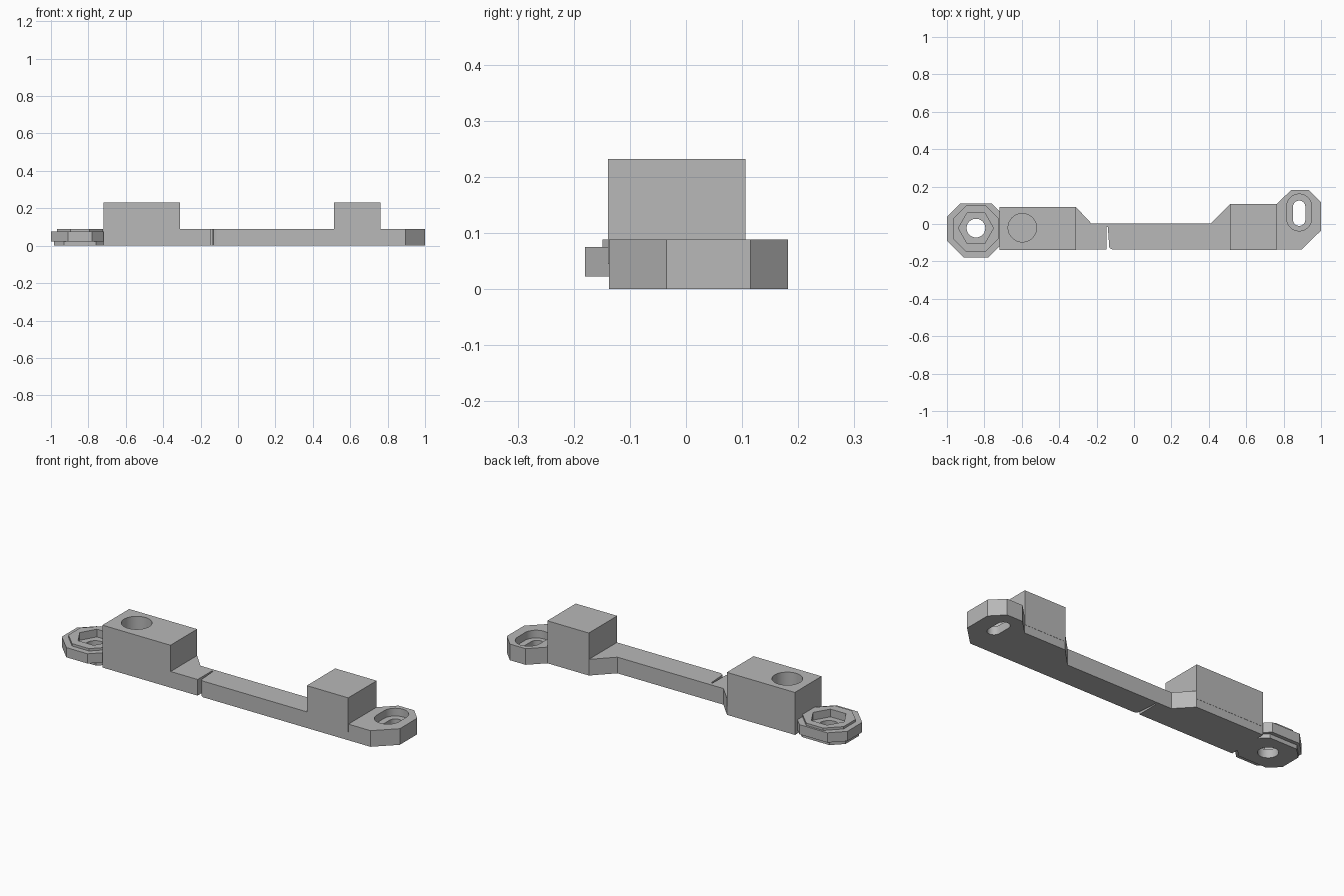
import bpy, bmesh, math

cube = bpy.data.objects.get("Cube")
if cube:
    bpy.data.objects.remove(cube, do_unlink=True)

GREY = (0.48, 0.48, 0.48, 1)
mat = bpy.data.materials.new("plain grey")
mat.use_nodes = True
mat.diffuse_color = GREY
mat.node_tree.nodes["Principled BSDF"].inputs["Base Color"].default_value = GREY


def prism(name, outline, z0, z1):
    """Extrude a plan outline between two heights."""
    bm = bmesh.new()
    face = bm.faces.new([bm.verts.new((x, y, z0)) for x, y in outline])
    ext = bmesh.ops.extrude_face_region(bm, geom=[face])
    top = [v for v in ext["geom"] if isinstance(v, bmesh.types.BMVert)]
    bmesh.ops.translate(bm, verts=top, vec=(0, 0, z1 - z0))
    bmesh.ops.recalc_face_normals(bm, faces=bm.faces)
    mesh = bpy.data.meshes.new(name)
    bm.to_mesh(mesh)
    bm.free()
    mesh.materials.append(mat)
    ob = bpy.data.objects.new(name, mesh)
    bpy.context.collection.objects.link(ob)
    return ob


def ring(cx, cy, r, n, turn=0.0):
    return [(cx + r * math.cos(turn + math.tau * i / n),
             cy + r * math.sin(turn + math.tau * i / n)) for i in range(n)]


def rect(x0, x1, y0, y1):
    return [(x0, y0), (x1, y0), (x1, y1), (x0, y1)]


def slot(cx, y0, y1, r, n=16):
    """Rounded slot running along y."""
    arc = [math.pi * i / n for i in range(n + 1)]
    return ([(cx + r * math.cos(a), y1 + r * math.sin(a)) for a in arc] +
            [(cx - r * math.cos(a), y0 - r * math.sin(a)) for a in arc])


def octagon(half, y_min, y_max):
    """Regular octagon round the nut, trimmed flat at front and back."""
    cx, cy = NUT_X, OCT_Y
    s = half * math.tan(math.pi / 8)
    hi, lo = min(half, y_max - cy), min(half, cy - y_min)
    xh, xl = half + s - hi, half + s - lo
    return [(cx - half, cy - s), (cx - xl, cy - lo), (cx + xl, cy - lo), (cx + half, cy - s),
            (cx + half, cy + s), (cx + xh, cy + hi), (cx - xh, cy + hi), (cx - half, cy + s)]


def cut(ob, *cutters):
    bpy.context.view_layer.objects.active = ob
    for c in cutters:
        c.hide_render = True
        m = ob.modifiers.new("cut", "BOOLEAN")
        m.operation, m.solver, m.object = "DIFFERENCE", "EXACT", c
        bpy.ops.object.modifier_apply(modifier=m.name)


NUT_X, NUT_Y, OCT_Y = -0.845, -0.022, -0.025
FRONT, TOP, BLOCK_TOP = -0.137, 0.088, 0.232

# Flat bar with the slotted end and the narrow slit in its front edge
bar = prism("base_bar", [
    (-0.72, FRONT), (-0.148, FRONT), (-0.147, -0.015), (-0.14, -0.015), (-0.132, -0.127),
    (-0.115, FRONT), (0.895, FRONT), (1.0, -0.035), (1.0, 0.115), (0.935, 0.182),
    (0.84, 0.182), (0.762, 0.105), (0.512, 0.105), (0.412, 0.003), (-0.228, 0.003),
    (-0.31, 0.09), (-0.72, 0.09)], 0, TOP)

# Raised blocks
left_block = prism("round_hole_block", rect(-0.72, -0.31, -0.139, 0.091), 0.045, BLOCK_TOP)
right_block = prism("plain_block", rect(0.512, 0.762, -0.139, 0.106), 0.045, BLOCK_TOP)

# Stepped octagonal end that holds the nut
foot = prism("end_foot", octagon(0.14, FRONT, 0.09), 0, 0.045)
rim = prism("end_rim", octagon(0.155, -0.18, 0.11), 0.022, 0.075)
boss = prism("end_boss", octagon(0.124, -0.18, 0.11), 0.03, TOP)

# Cutters
hex_pocket = prism("hex_cutter", ring(NUT_X, NUT_Y, 0.094, 6), 0.046, 0.3)
bolt_hole = prism("bolt_cutter", ring(NUT_X, NUT_Y, 0.05, 32), -0.1, 0.3)
block_hole = prism("block_hole_cutter", ring(-0.597, -0.02, 0.076, 48), TOP, 0.4)
slot_recess = prism("recess_cutter", slot(0.883, 0.03, 0.093, 0.067), 0.046, 0.3)
slot_hole = prism("slot_cutter", slot(0.883, 0.023, 0.092, 0.033), -0.1, 0.3)

cut(bar, slot_recess, slot_hole)
cut(left_block, block_hole)
for part in (foot, rim, boss):
    cut(part, hex_pocket, bolt_hole)

for c in (hex_pocket, bolt_hole, block_hole, slot_recess, slot_hole):
    bpy.data.objects.remove(c, do_unlink=True)

# Smooth hole walls, crisp edges elsewhere
bpy.ops.object.select_all(action="DESELECT")
for part in (bar, left_block, right_block, foot, rim, boss):
    part.select_set(True)
bpy.context.view_layer.objects.active = bar
bpy.ops.object.shade_smooth_by_angle(angle=math.radians(30))
